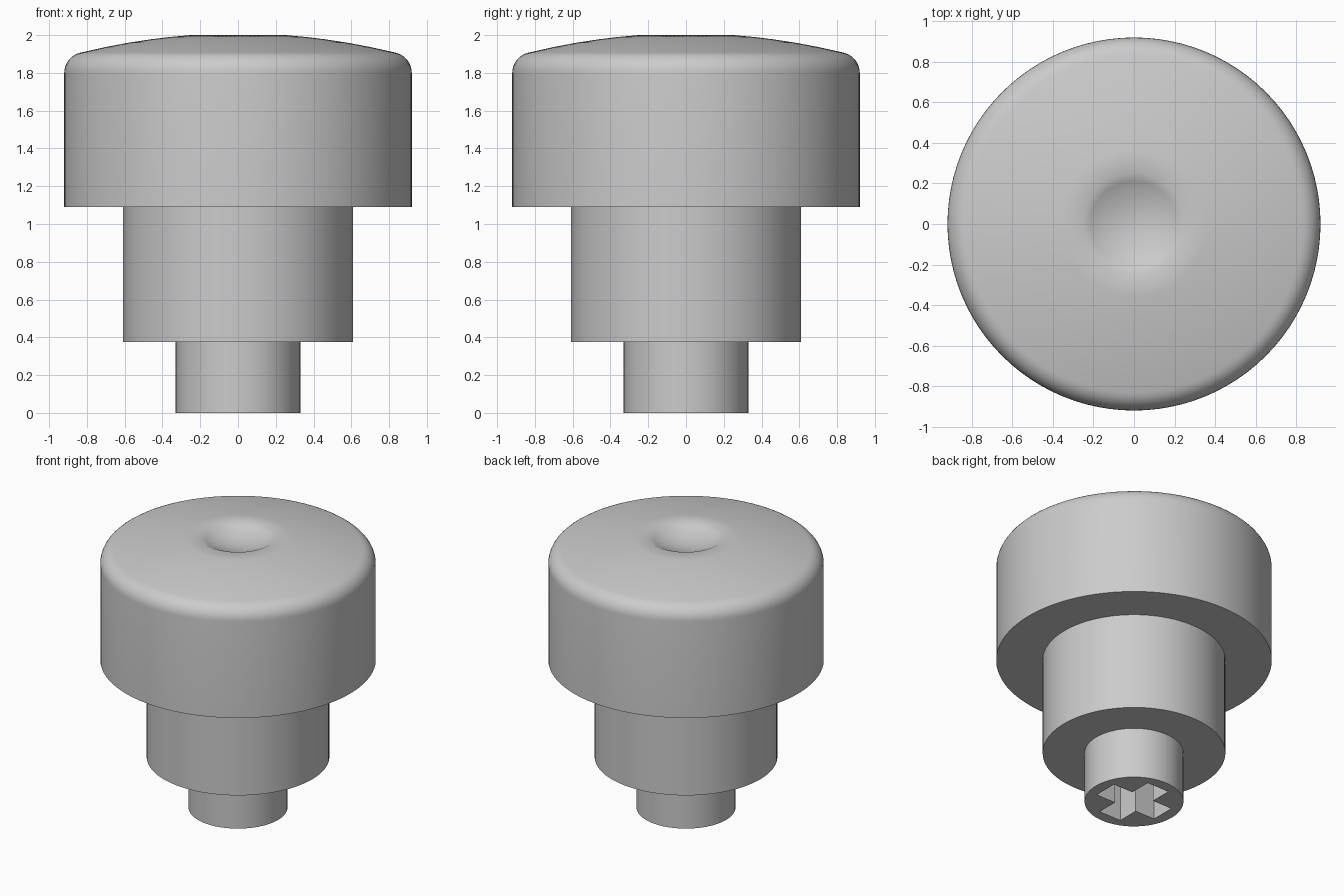
import bpy
import bmesh
from math import cos, sin, pi, radians

cube = bpy.data.objects.get("Cube")
if cube:
    bpy.data.objects.remove(cube, do_unlink=True)

SEGMENTS = 96

grey = bpy.data.materials.new("plain grey")
grey.use_nodes = True
grey.diffuse_color = (0.6, 0.6, 0.6, 1)
grey.node_tree.nodes["Principled BSDF"].inputs["Base Color"].default_value = (0.6, 0.6, 0.6, 1)


def add_object(name, bm):
    bmesh.ops.recalc_face_normals(bm, faces=bm.faces)
    mesh = bpy.data.meshes.new(name)
    bm.to_mesh(mesh)
    bm.free()
    mesh.materials.append(grey)
    obj = bpy.data.objects.new(name, mesh)
    bpy.context.collection.objects.link(obj)
    return obj


def lathe(name, profile):
    """Spin an (r, z) profile around the z axis."""
    bm = bmesh.new()
    verts = [bm.verts.new((r, 0, z)) for r, z in profile]
    edges = [bm.edges.new(pair) for pair in zip(verts, verts[1:])]
    bmesh.ops.spin(bm, geom=verts + edges, cent=(0, 0, 0), axis=(0, 0, 1),
                   angle=2 * pi, steps=SEGMENTS, use_merge=True)
    bmesh.ops.remove_doubles(bm, verts=bm.verts, dist=0.0001)
    return add_object(name, bm)


def smooth(obj):
    bpy.ops.object.select_all(action='DESELECT')
    obj.select_set(True)
    bpy.context.view_layer.objects.active = obj
    bpy.ops.object.shade_smooth_by_angle(angle=radians(35))


# Head: straight wall, rounded shoulder, shallow dome and a thumb dimple
def dome(r):
    return 2.0 - (r * r - 0.0625) / 6.8


head = [(0.61, 1.09), (0.92, 1.09), (0.92, 1.8)]
head += [(0.81 + 0.11 * cos(a), 1.8 + 0.11 * sin(a))
         for a in (radians(80 * i / 8) for i in range(1, 9))]
head += [(r, dome(r)) for r in (0.7, 0.58, 0.46, 0.36, 0.25)]
head += [(0.25 * t, 1.93 + 0.07 * t * t) for t in (0.85, 0.7, 0.5, 0.25, 0)]
smooth(lathe("head", head))

# Collar under the head
smooth(lathe("collar", [(0.33, 0.375), (0.61, 0.375), (0.61, 1.09)]))

# Stem with a cross-shaped socket in its end
stem = lathe("stem", [(0, 0), (0.33, 0), (0.33, 0.375), (0, 0.375)])

LENGTH, WIDTH, DEPTH = 0.25, 0.09, 0.3
bm = bmesh.new()
outline = []
for k in range(4):
    c, s = cos(k * pi / 2), sin(k * pi / 2)
    for x, y in ((LENGTH, -WIDTH), (LENGTH, WIDTH), (WIDTH, WIDTH)):
        outline.append(bm.verts.new((x * c - y * s, x * s + y * c, -0.1)))
base = bm.faces.new(outline)
top = bmesh.ops.extrude_face_region(bm, geom=[base])
bmesh.ops.translate(bm, vec=(0, 0, DEPTH + 0.1),
                    verts=[v for v in top["geom"] if isinstance(v, bmesh.types.BMVert)])
cutter = add_object("socket_cutter", bm)
cutter.hide_render = True
cutter.hide_set(True)

smooth(stem)
cut = stem.modifiers.new("socket", 'BOOLEAN')
cut.operation = 'DIFFERENCE'
cut.solver = 'EXACT'
cut.object = cutter
